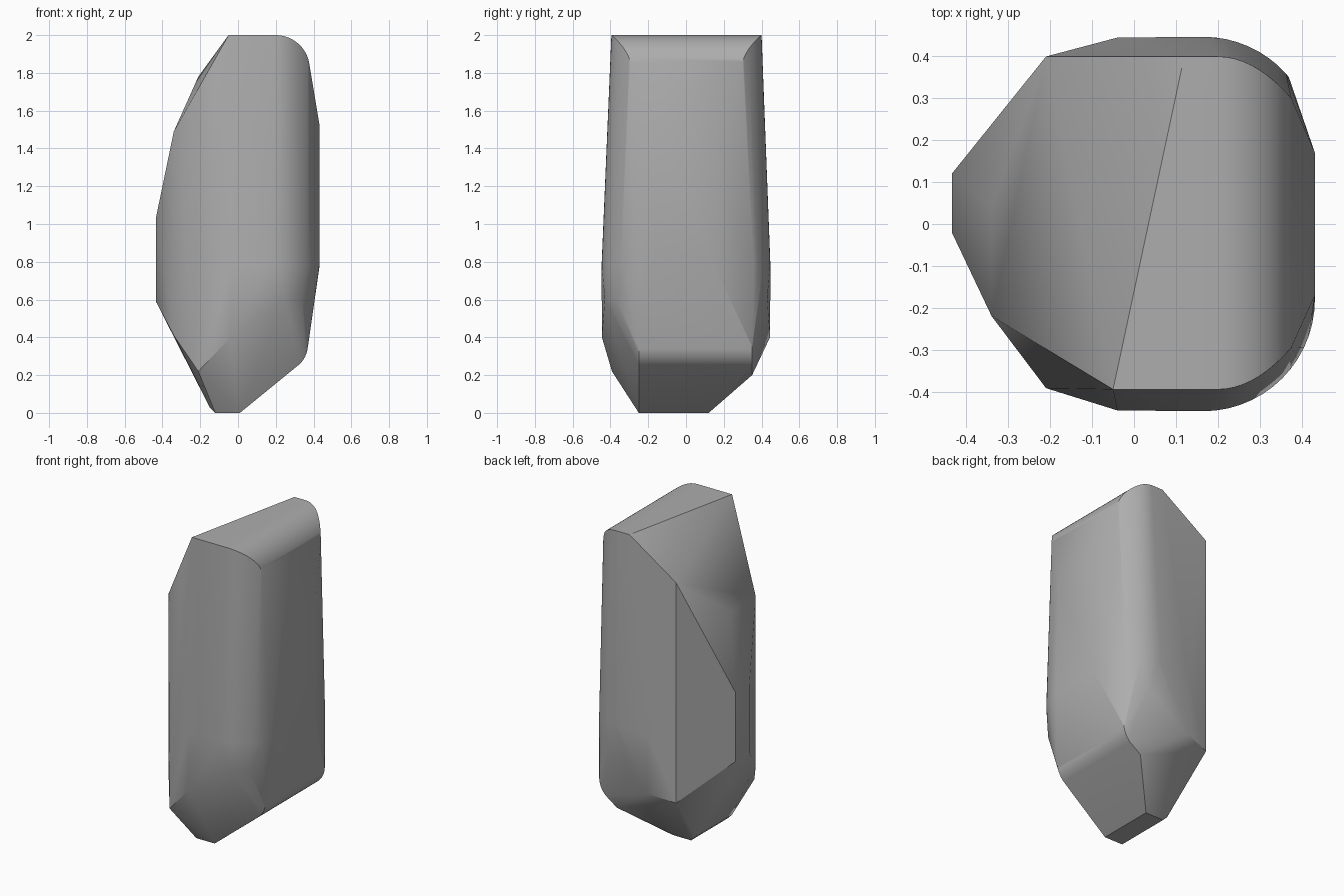
import bpy, bmesh
from math import sin, cos, radians

cube = bpy.data.objects.get("Cube")
if cube:
    bpy.data.objects.remove(cube)

stone = bpy.data.materials.new("stone_grey")
stone.use_nodes = True
grey = (0.42, 0.42, 0.42, 1)
stone.diffuse_color = grey
stone.node_tree.nodes["Principled BSDF"].inputs["Base Color"].default_value = grey


def arc(cx, cy, r, start, end, n):
    """Points on a circular arc, angles in degrees."""
    angles = [radians(start + (end - start) * i / n) for i in range(n + 1)]
    return [(cx + r * cos(a), cy + r * sin(a)) for a in angles]


points = []

# Rounded crest: the end profile rolls over into the flank
for x, z in arc(0.2, 1.82, 0.18, 90, 12, 12):
    y = 0.395 - 0.10 * ((x - 0.2) / 0.176) ** 2
    points += [(x, -y, z), (x, y + 0.005, z)]
points += [(0.432, -0.17, 1.52), (0.432, 0.17, 1.52)]
points += [(-0.05, -0.395, 2), (0.12, 0.4, 2), (-0.21, 0.4, 1.78)]

# Rounded upright corners of the body
for x, y in arc(0.165, 0.18, 0.267, 90, 0, 14):
    points.append((x, -y, 0.78))
for x, y in arc(0.165, 0.18, 0.267, 90, 42, 8):
    points.append((x, y, 0.78))
points += [(0.432, 0.15, 0.78)]
points += [(-0.04, y, z) for y in (-0.445, 0.445) for z in (0.4, 0.78)]

# Chipped left side
points += [(-0.435, y, z) for y in (-0.02, 0.12) for z in (0.59, 1.03)]
points += [(-0.34, -0.22, 1.49), (-0.34, 0.04, 1.49), (-0.34, -0.22, 0.41)]
points += [(-0.21, -0.392, 0.22), (-0.21, 0.4, 0.37)]

# Rounded lower right edge, with the sloping cut below it
for x, z in arc(0.23, 0.36, 0.14, -48, 5, 8):
    points += [(x, -0.25, z), (x, 0.35, z)]
points += [(0.245, 0.35, 0.2), (0.25, -0.43, 0.6), (0.34, -0.37, 0.6), (0.25, 0.43, 0.6)]

# Small flat foot
points += [(x, y, 0) for x in (-0.12, 0.01) for y in (-0.25, 0.12)]
points += [(-0.15, y, 0.03) for y in (-0.25, 0.12)]

# Wrap the outline points into one solid
bm = bmesh.new()
for p in points:
    bm.verts.new(p)
hull = bmesh.ops.convex_hull(bm, input=bm.verts)
loose = {v for v in hull["geom_interior"] + hull["geom_unused"]
         if isinstance(v, bmesh.types.BMVert)}
bmesh.ops.delete(bm, geom=list(loose), context="VERTS")
bmesh.ops.dissolve_limit(bm, angle_limit=radians(1), verts=bm.verts, edges=bm.edges)
bmesh.ops.recalc_face_normals(bm, faces=bm.faces)

mesh = bpy.data.meshes.new("boulder")
bm.to_mesh(mesh)
bm.free()
mesh.materials.append(stone)
boulder = bpy.data.objects.new("boulder", mesh)
bpy.context.collection.objects.link(boulder)

bpy.ops.object.select_all(action="DESELECT")
boulder.select_set(True)
bpy.context.view_layer.objects.active = boulder
bpy.ops.object.shade_smooth_by_angle(angle=radians(30))
